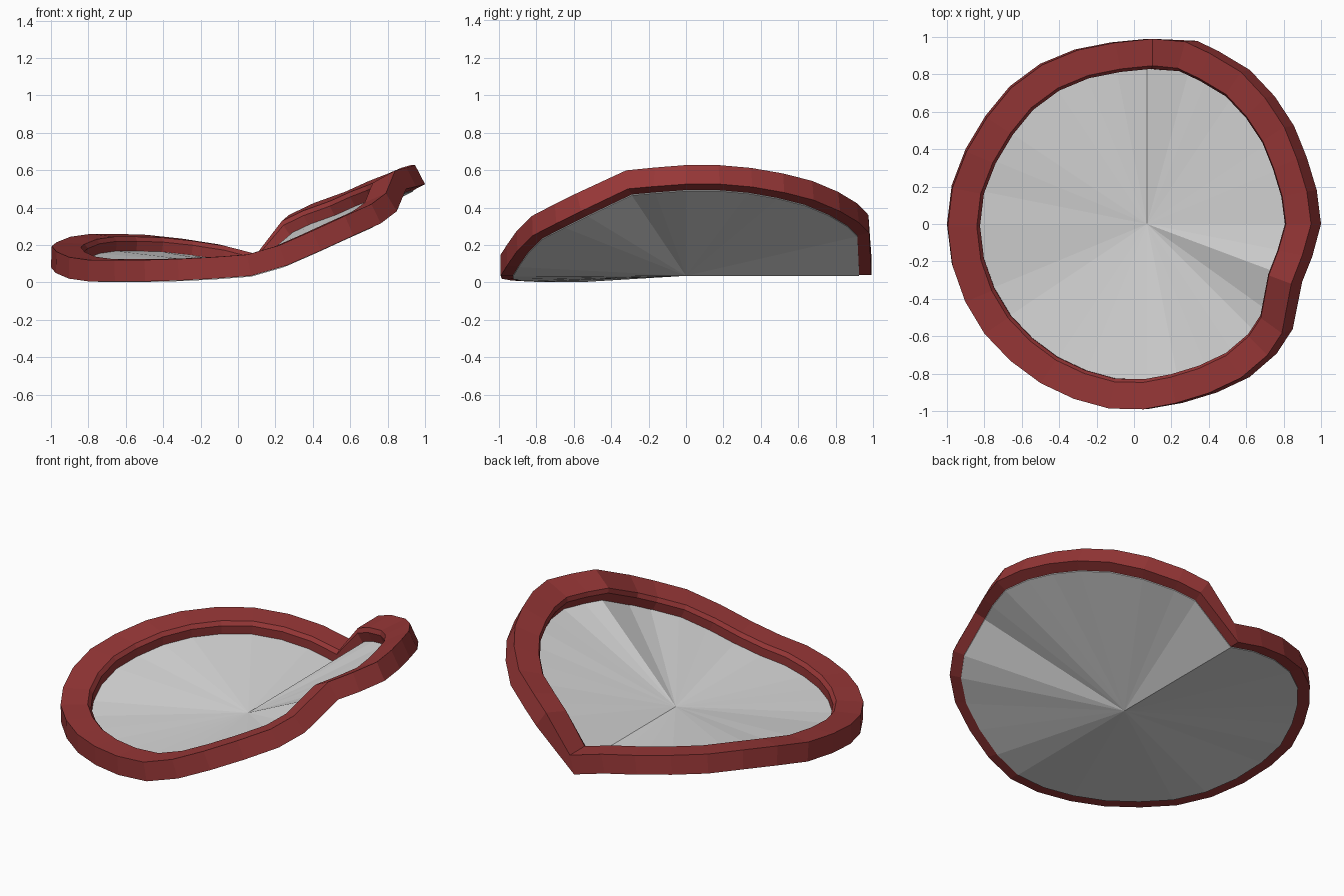
import bpy
import math
from mathutils import Vector

default_cube = bpy.data.objects.get("Cube")
if default_cube:
    bpy.data.objects.remove(default_cube, do_unlink=True)


def flat_material(name, colour):
    material = bpy.data.materials.new(name)
    material.use_nodes = True
    material.diffuse_color = (*colour, 1)
    shader = material.node_tree.nodes["Principled BSDF"]
    shader.inputs["Base Color"].default_value = (*colour, 1)
    return material


def add_part(name, verts, faces, material):
    mesh = bpy.data.meshes.new(name)
    mesh.from_pydata(verts, [], faces)
    mesh.update()
    mesh.materials.append(material)
    part = bpy.data.objects.new(name, mesh)
    bpy.context.collection.objects.link(part)
    return part


RED = flat_material("dark red", (0.31, 0.038, 0.038))
GREY = flat_material("light grey", (0.7, 0.7, 0.7))

RIM_HEIGHT = 0.115
DISC_SCALE = 0.935
DISC_THICKNESS = 0.045
DISC_DROP = 0.005

# Rim section: distance from the hub along a spoke, share of the rim height
SECTION = [(1, 0), (1, 1), (0.855, 1), (0.838, 0.8), (0.838, 0)]

# Folded outline: reach from the hub and height, counter-clockwise from the back
OUTLINE = [
    (0.99, 0.04), (0.99, 0.09), (1.01, 0.12), (1.03, 0.14),
    (1.04, 0.145), (1.04, 0.145), (1.05, 0.13), (1.065, 0.1),
    (1.07, 0.08), (1.065, 0.05), (1.055, 0.02), (1.045, 0.005),
    (1.03, 0.005), (1.02, 0.005), (1.01, 0.01), (1.005, 0.02),
    (0.99, 0.035), (0.975, 0.09), (0.975, 0.17), (0.985, 0.25),
    (0.98, 0.315), (0.96, 0.38), (0.885, 0.5), (0.9, 0.512),
    (0.93, 0.525), (0.925, 0.525), (0.925, 0.51), (0.945, 0.48),
    (0.965, 0.44), (0.99, 0.38), (1.0, 0.32), (1.015, 0.265),
]
# Small turns, in degrees, of the spokes beside the folds
TURNS = {21: -2, 22: 2, 31: -4}
count = len(OUTLINE)
hub = Vector((0.07, 0, 0.04))

# Lower outer edge of the rim, as spokes from the hub
spokes = []
for i, (reach, height) in enumerate(OUTLINE):
    angle = math.pi / 2 + math.tau * i / count + math.radians(TURNS.get(i, 0))
    spokes.append(Vector((reach * math.cos(angle), reach * math.sin(angle),
                          height - hub.z)))

# Normals of the fan sectors, averaged at each spoke
sectors = [spokes[i].cross(spokes[(i + 1) % count]).normalized()
           for i in range(count)]
normals = [(sectors[i - 1] + sectors[i]).normalized() for i in range(count)]
normals[0] = sectors[0]  # the back crease follows the lower lobe

# Rim: the section, with a small inner chamfer, swept around the outline
rim_verts = [hub + spoke * scale + normal * RIM_HEIGHT * share
             for spoke, normal in zip(spokes, normals)
             for scale, share in SECTION]
sides = len(SECTION)
rim_faces = []
for i in range(count):
    this, following = sides * i, sides * ((i + 1) % count)
    for a in range(sides):
        b = (a + 1) % sides
        rim_faces.append((this + a, following + a, following + b, this + b))
add_part("rim", rim_verts, rim_faces, RED)

# Disc: a thin solid of two faceted fans, its edge buried in the rim
disc_verts = []
for level in (-DISC_DROP, DISC_THICKNESS - DISC_DROP):
    centre = hub + Vector((0, 0, level))
    disc_verts += [centre] + [centre + s * DISC_SCALE for s in spokes]
top = count + 1
disc_faces = []
for i in range(count):
    a, b = i + 1, (i + 1) % count + 1
    disc_faces += [(0, b, a), (top, top + a, top + b),
                   (a, b, top + b, top + a)]
add_part("folded_disc", disc_verts, disc_faces, GREY)
